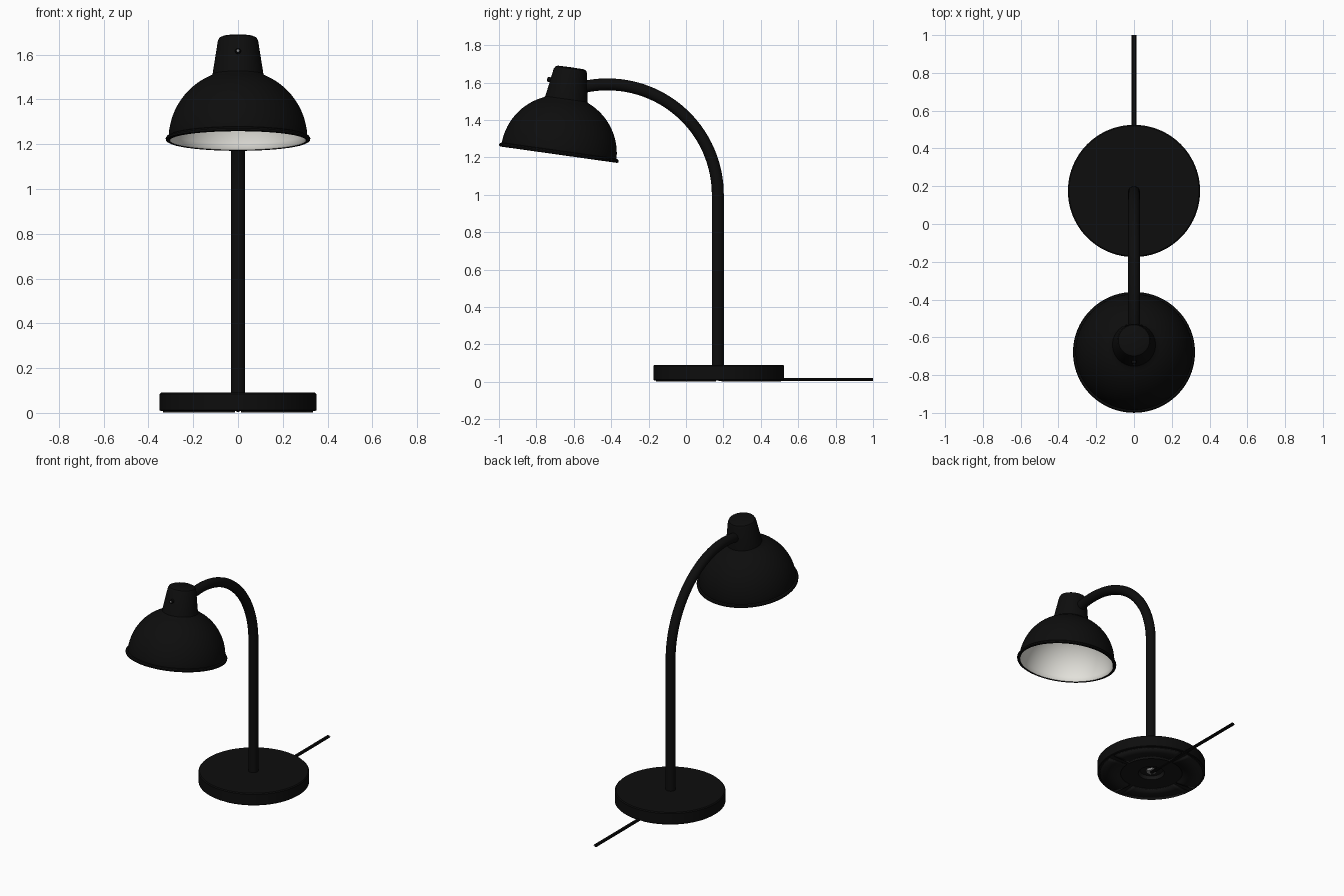
import bpy, bmesh, math
from mathutils import Matrix, Vector

cube = bpy.data.objects.get("Cube")
if cube:
    bpy.data.objects.remove(cube, do_unlink=True)


def material(name, rgb):
    m = bpy.data.materials.new(name)
    m.use_nodes = True
    m.diffuse_color = (*rgb, 1)
    m.node_tree.nodes["Principled BSDF"].inputs["Base Color"].default_value = (*rgb, 1)
    return m


BLACK = material("black lacquer", (0.004, 0.004, 0.004))
FELT = material("dark grey felt", (0.009, 0.009, 0.009))
WHITE = material("warm white enamel", (0.78, 0.77, 0.72))
METAL = material("grey metal", (0.25, 0.25, 0.25))


def add_object(name, bm, mats, matrix=Matrix()):
    mesh = bpy.data.meshes.new(name)
    bm.to_mesh(mesh)
    bm.free()
    for m in mats:
        mesh.materials.append(m)
    ob = bpy.data.objects.new(name, mesh)
    ob.matrix_world = matrix
    bpy.context.collection.objects.link(ob)
    return ob


def lathe(name, profile, mats, matrix=Matrix(), inside=None, steps=64):
    """Turn a closed (radius, height) profile; faces from segment `inside` on use material 1."""
    bm = bmesh.new()
    rings = []
    for r, z in profile:
        n = steps if r > 0 else 1
        rings.append([bm.verts.new((r * math.cos(math.tau * i / n),
                                    r * math.sin(math.tau * i / n), z)) for i in range(n)])
    for k, (a, b) in enumerate(zip(rings, rings[1:])):
        for i in range(steps):
            corners = [a[i % len(a)], a[(i + 1) % len(a)], b[(i + 1) % len(b)], b[i % len(b)]]
            f = bm.faces.new(list(dict.fromkeys(corners)))
            f.material_index = int(inside is not None and k >= inside)
    bmesh.ops.recalc_face_normals(bm, faces=bm.faces)
    return add_object(name, bm, mats, matrix)


def at(x, y, z):
    return Matrix.Translation((x, y, z))


BASE_Y = 0.175

# Weighted base with a recess in its underside
lathe("base", [(0, 0.09), (0.344, 0.09), (0.35, 0.084), (0.35, 0.012),
               (0.345, 0.008), (0.085, 0.008), (0.075, 0.03), (0, 0.03)],
      [BLACK, FELT], at(0, BASE_Y, 0), inside=4, steps=96)

# Felt pads in a broken ring under the base
for i in range(4):
    bm = bmesh.new()
    edge = [bm.verts.new((r, 0, 0.008)) for r in (0.2, 0.335)]
    bm.edges.new(edge)
    span = math.radians(82)
    bmesh.ops.spin(bm, geom=edge + bm.edges[:], cent=(0, 0, 0), axis=(0, 0, 1),
                   angle=span, steps=16)
    for f in bm.faces:
        if f.normal.z < 0:
            f.normal_flip()
    turn = Matrix.Rotation(math.radians(4 + 90 * i), 4, 'Z')
    pad = add_object(f"felt_pad_{i + 1}", bm, [FELT], at(0, BASE_Y, 0) @ turn)
    mod = pad.modifiers.new("thickness", 'SOLIDIFY')
    mod.thickness = 0.007
    mod.offset = -1

# Fixing nut in the recess
lathe("fixing_nut", [(0, 0.04), (0.035, 0.04), (0.035, 0.015), (0, 0.015)],
      [METAL], at(0, BASE_Y, 0), steps=6)

# Flat cable running out of the back
bm = bmesh.new()
bmesh.ops.create_cube(bm, size=1)
bmesh.ops.scale(bm, vec=(0.026, 1 - BASE_Y, 0.016), verts=bm.verts)
bmesh.ops.bevel(bm, geom=[e for e in bm.edges if abs(e.verts[0].co.y - e.verts[1].co.y) > 0.1],
                offset=0.006, segments=3, affect='EDGES')
add_object("cable", bm, [BLACK], at(0, (1 + BASE_Y) / 2, 0.012))

# Bent tube: straight post followed by an arc into the shade's neck
path = [(0, 0.17, 0.05)]
for i in range(41):
    a = math.radians(105) * i / 40
    path.append((0, -0.42 + 0.59 * math.cos(a), 1 + 0.59 * math.sin(a)))
curve = bpy.data.curves.new("arm", 'CURVE')
curve.dimensions = '3D'
curve.bevel_depth = 0.032
curve.bevel_resolution = 6
curve.use_fill_caps = True
spline = curve.splines.new('POLY')
spline.points.add(len(path) - 1)
for point, co in zip(spline.points, path):
    point.co = (*co, 1)
curve.materials.append(BLACK)
bpy.context.collection.objects.link(bpy.data.objects.new("arm", curve))

# Tilted shade: neck, dome and rolled rim outside, white enamel inside
tilt = at(0, -0.68, 1.222) @ Matrix.Rotation(math.radians(-8), 4, 'X')


def dome(radius, start, end, n=16):
    angles = [math.radians(start + (end - start) * i / n) for i in range(n + 1)]
    return [(radius * math.cos(a), radius * math.sin(a)) for a in angles]


neck = [(0, 0.464), (0.07, 0.463), (0.083, 0.457), (0.09, 0.443), (0.114, 0.292)]
rim = [(0.309, 0.014), (0.318, 0.011), (0.323, 0.004), (0.322, -0.004), (0.315, -0.008),
       (0.304, -0.006)]
outer = neck + dome(0.31, 67, 4) + rim
lathe("shade", outer + dome(0.3, 0, 70) + [(0, 0.282)],
      [BLACK, WHITE], tilt, inside=len(outer) - 1, steps=96)

# Small screw on the front of the neck
screw = tilt @ at(0, -0.09, 0.383) @ Matrix.Rotation(math.radians(90), 4, 'X')
lathe("neck_screw", [(0, 0.026), (0.009, 0.026), (0.013, 0.022), (0.013, 0), (0, 0)],
      [BLACK], screw, steps=20)
lathe("screw_socket", [(0, 0.0275), (0.006, 0.0275), (0.006, 0.024), (0, 0.024)],
      [METAL], screw, steps=6)

# Smooth shading with sharp edges kept
bpy.ops.object.select_all(action='DESELECT')
for ob in bpy.context.collection.objects:
    if ob.type == 'MESH':
        ob.select_set(True)
        bpy.context.view_layer.objects.active = ob
bpy.ops.object.shade_smooth_by_angle(angle=math.radians(35))
